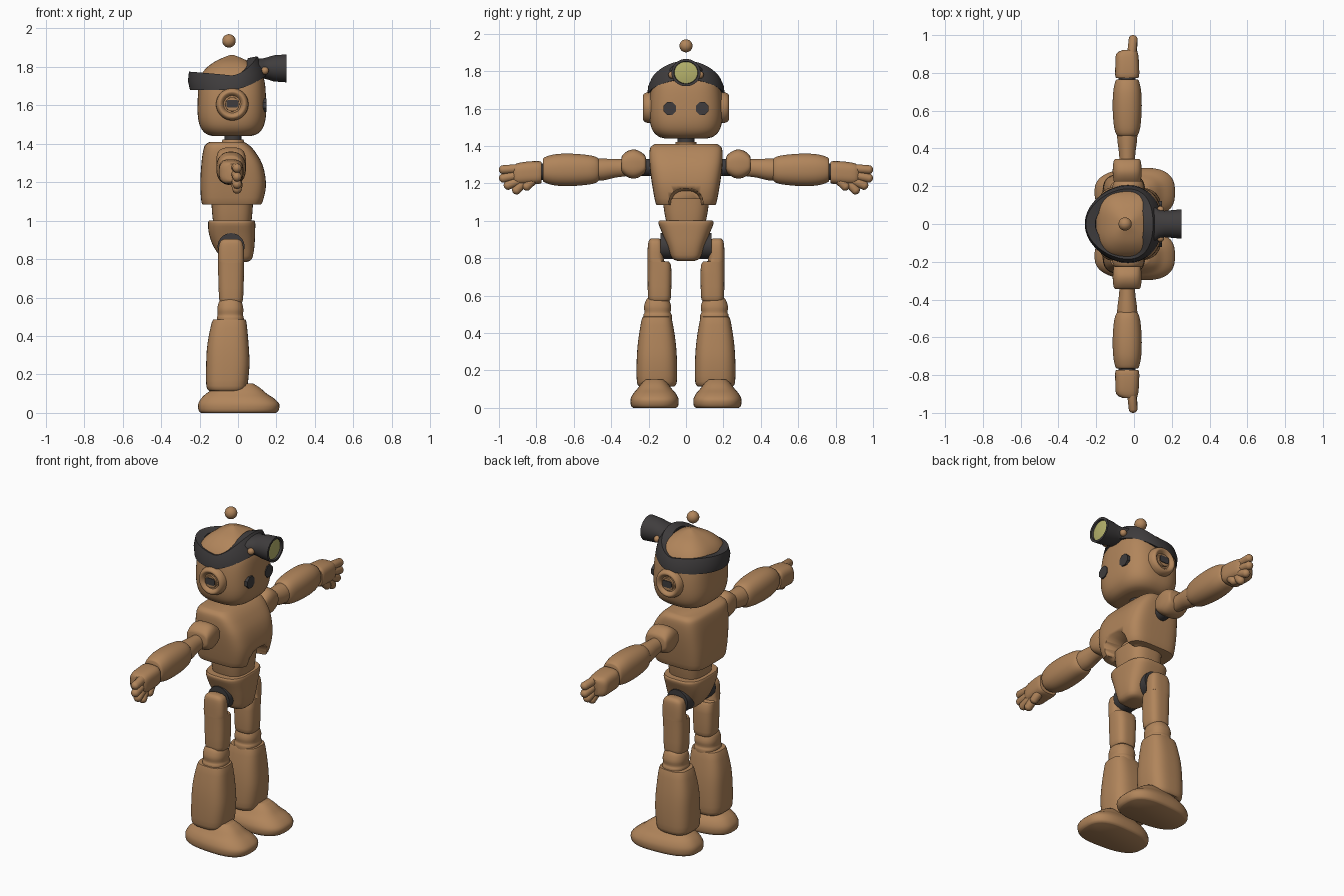
import bpy, bmesh, math
from mathutils import Vector

if "Cube" in bpy.data.objects:
    bpy.data.objects.remove(bpy.data.objects["Cube"])


def material(name, rgb):
    m = bpy.data.materials.new(name)
    m.diffuse_color = (*rgb, 1)
    m.use_nodes = True
    m.node_tree.nodes["Principled BSDF"].inputs["Base Color"].default_value = m.diffuse_color
    return m


BROWN = material("brown", (0.44, 0.235, 0.105))
DARK = material("charcoal", (0.05, 0.046, 0.047))
LENS = material("pale yellow", (0.47, 0.45, 0.15))
CX = -0.036  # x of the body's axis


def finish(bm, name, mat, angle=0.7):
    """Turn a bmesh into an object, smooth with sharp creases."""
    bmesh.ops.recalc_face_normals(bm, faces=bm.faces)
    for f in bm.faces:
        f.smooth = True
    for e in bm.edges:
        e.smooth = len(e.link_faces) == 2 and e.calc_face_angle(0) < angle
    me = bpy.data.meshes.new(name)
    bm.to_mesh(me)
    bm.free()
    me.materials.append(mat)
    ob = bpy.data.objects.new(name, me)
    bpy.context.collection.objects.link(ob)
    return ob


def catmull(a, b, c, d, t):
    return [0.5 * (2 * q + (r - p) * t + (2 * p - 5 * q + 4 * r - s) * t * t
            + (3 * q - p - 3 * r + s) * t ** 3) for p, q, r, s in zip(a, b, c, d)]


def loft(name, axis, sections, n=2, mat=BROWN, seg=40, sub=3):
    """Superellipse sections (t, cu, cv, ru, rv) along an axis, capped at both ends."""
    rows, last = [], len(sections) - 1
    for i in range(last):
        quad = [sections[max(0, min(last, i + k))] for k in (-1, 0, 1, 2)]
        rows += [catmull(*quad, j / sub) for j in range(sub)]
    rows.append(sections[-1])
    bm = bmesh.new()
    rings = []
    for t, cu, cv, ru, rv in rows:
        ring = []
        for k in range(seg):
            a = 2 * math.pi * (k + 0.5) / seg
            c, s = math.cos(a), math.sin(a)
            u = cu + ru * math.copysign(abs(c) ** (2 / n), c)
            v = cv + rv * math.copysign(abs(s) ** (2 / n), s)
            ring.append(bm.verts.new({"x": (t, u, v), "y": (u, t, v), "z": (u, v, t)}[axis]))
        rings.append(ring)
    for r0, r1 in zip(rings, rings[1:]):
        for k in range(seg):
            bm.faces.new((r0[k], r0[(k + 1) % seg], r1[(k + 1) % seg], r1[k]))
    bm.faces.new(rings[0])
    bm.faces.new(rings[-1])
    return finish(bm, name, mat)


def ball(name, loc, r, mat=BROWN):
    bm = bmesh.new()
    bmesh.ops.create_uvsphere(bm, u_segments=20, v_segments=12, radius=r)
    bmesh.ops.translate(bm, verts=bm.verts, vec=loc)
    return finish(bm, name, mat)


def finger(name, a, b, r):
    """Capsule from a to b."""
    a, b = Vector(a), Vector(b)
    bm = bmesh.new()
    bmesh.ops.create_uvsphere(bm, u_segments=14, v_segments=10, radius=r)
    h = (b - a).length / 2
    for v in bm.verts:
        v.co.z += h if v.co.z > 1e-5 else -h
    ob = finish(bm, name, BROWN)
    ob.location = (a + b) / 2
    ob.rotation_euler = (b - a).to_track_quat("Z", "Y").to_euler()
    return ob


# Head, antenna ball, neck
loft("head", "z", [(z, -.032, 0, rx, ry) for z, rx, ry in (
    (1.44, .10, .115), (1.452, .135, .15), (1.485, .163, .18), (1.54, .177, .194),
    (1.62, .178, .196), (1.70, .174, .188), (1.75, .163, .174), (1.79, .137, .145),
    (1.825, .092, .1), (1.848, .045, .045), (1.862, .008, .008))], n=2.9, seg=56)
ball("antenna_ball", (-.047, 0, 1.935), .035)
loft("neck", "z", [(1.39, CX + .01, 0, .045, .045), (1.46, CX + .01, 0, .045, .045)], mat=DARK, sub=1)
loft("neck_collar", "z", [(1.40, CX + .01, 0, .06, .06), (1.422, CX + .01, 0, .055, .055)], sub=1)

# Headband: a strap that rises toward the front
bm = bmesh.new()
N, rings = 64, []
for k in range(N):
    a = 2 * math.pi * k / N
    c, s = math.cos(a), math.sin(a)
    front = max(0, c) ** 1.5
    zb, zt = 1.68 + .075 * front, 1.755 + .02 * max(0, -c) + .1 * front
    ob, ot = .2 - .018 * c, .178 - .045 * c
    rings.append([bm.verts.new((-.032 + rx * c, ry * s, z)) for rx, ry, z in (
        (ob, .206, zb), ((ob + ot) / 2 + .008, .203, (zb + zt) / 2), (ot, .186, zt),
        (ot - .05, .14, zt - .01), (ob - .05, .16, zb))])
for k in range(N):
    r0, r1 = rings[k], rings[(k + 1) % N]
    for j in range(5):
        bm.faces.new((r0[j], r0[(j + 1) % 5], r1[(j + 1) % 5], r1[j]))
finish(bm, "headband", DARK)

# Head lamp with recessed lens
loft("lamp", "x", [(x, 0, 1.792, ry, rz) for x, ry, rz in (
    (.05, .10, .045), (.10, .10, .05), (.13, .075, .052), (.16, .07, .06), (.185, .072, .068),
    (.252, .078, .073), (.252, .064, .06), (.225, .06, .056))], mat=DARK, sub=1)
loft("lamp_lens", "x", [(.222, 0, 1.792, .064, .06), (.24, 0, 1.792, .062, .058),
                        (.246, 0, 1.792, .03, .03)], mat=LENS, sub=1)

# Torso with an arched opening at the lower front
torso = loft("torso", "z", [(z, (x0 + x1) / 2, 0, (x1 - x0) / 2, ry) for z, x0, x1, ry in (
    (1.083, -.175, .11, .15), (1.095, -.19, .13, .163), (1.19, -.196, .146, .181),
    (1.29, -.191, .128, .194), (1.36, -.182, .088, .196), (1.395, -.17, .055, .188),
    (1.41, -.145, .03, .165))], n=4.5, seg=56)
cutter = loft("arch_cutter", "x", [(.05, 0, 1.07, .08, .09), (.2, 0, 1.07, .105, .11)], n=2.6, sub=1)
cutter.hide_render = True
mod = torso.modifiers.new("arch", "BOOLEAN")
mod.operation, mod.object, mod.solver = "DIFFERENCE", cutter, "EXACT"
bpy.context.view_layer.objects.active = torso
bpy.ops.object.modifier_apply(modifier="arch")
bpy.data.objects.remove(cutter)

# Waist and pelvis
loft("waist", "z", [(.98, -.03, 0, .098, .103), (1.04, -.03, 0, .105, .115),
                    (1.12, -.03, 0, .11, .126)], n=3)
loft("pelvis", "z", [(.785, .0, 0, .045, .045), (.80, -.003, 0, .075, .075), (.86, -.02, 0, .105, .098),
                     (.93, -.031, 0, .12, .126), (.985, -.033, 0, .123, .148),
                     (1.0, -.033, 0, .119, .143)], n=3.2)

# Everything mirrored left and right
for s, side in ((-1, "right_"), (1, "left_")):
    def along_y(name, secs, **kw):
        return loft(side + name, "y", [(y * s, cx, cz, rx, rz) for y, cx, cz, rx, rz in secs], **kw)

    def along_z(name, secs, **kw):
        return loft(side + name, "z", [(z, cx, cy * s, rx, ry) for z, cx, cy, rx, ry in secs], **kw)

    # Eye, ear and lamp bolt
    loft(side + "eye", "x", [(.12, .087 * s, 1.6, .037, .037), (.149, .087 * s, 1.6, .037, .037)],
         mat=DARK, seg=8, sub=1)
    along_y("ear", [(.17, -.03, 1.605, .085, .085), (.205, -.03, 1.605, .083, .083),
                    (.225, -.03, 1.605, .073, .073), (.228, -.03, 1.605, .06, .06),
                    (.21, -.03, 1.605, .045, .045)], sub=2)
    along_y("ear_knob", [(.19, -.03, 1.605, .038, .038), (.222, -.03, 1.605, .036, .036)], sub=1)
    along_y("ear_centre", [(.2, -.03, 1.608, .03, .02), (.226, -.03, 1.608, .03, .02)], n=5, mat=DARK, sub=1)
    ball(side + "lamp_bolt", (.14, .075 * s, 1.78), .02)

    # Arm
    along_y("shoulder_axle", [(.15, CX, 1.285, .045, .045), (.25, CX, 1.285, .045, .045)], mat=DARK, sub=1)
    along_y("shoulder", [(y, CX, 1.303, rx, rz) for y, rx, rz in (
        (.215, .062, .035), (.222, .07, .05), (.25, .075, .07), (.28, .077, .078),
        (.312, .075, .07), (.338, .07, .05), (.345, .062, .035))], n=3)
    along_y("upper_arm", [(.32, CX, 1.283, .04, .045), (.38, CX, 1.28, .044, .05),
                          (.44, CX, 1.274, .052, .058), (.5, CX, 1.272, .055, .06)])
    along_y("forearm", [(y, CX, 1.272, rx, rz) for y, rx, rz in (
        (.462, .045, .05), (.475, .058, .066), (.51, .069, .077), (.58, .076, .085), (.65, .077, .087),
        (.71, .073, .082), (.755, .063, .068), (.765, .055, .058))], n=2.3)
    along_y("wrist", [(.75, CX, 1.262, .045, .045), (.8, CX, 1.262, .045, .045)], mat=DARK, sub=1)
    along_y("palm", [(.772, CX, 1.258, .05, .048), (.78, CX, 1.258, .063, .06), (.84, CX, 1.255, .063, .062),
                     (.9, CX, 1.25, .058, .058), (.922, CX + .012, 1.25, .035, .045)], n=3)
    tips = ((.975, 1.273, 1.28), (.975, 1.228, 1.25), (.95, 1.19, 1.225), (.905, 1.165, 1.205))
    for i, (y, z, z0) in enumerate(tips):
        finger(f"{side}finger_{i + 1}", (-.015, .87 * s, z0), (-.005, y * s, z), .025)
    finger(side + "thumb", (-.01, .81 * s, 1.225), (.0, .85 * s, 1.185), .025)

    # Leg
    along_y("hip_axle", [(.05, CX, .865, .07, .07), (.135, CX, .865, .07, .07)], mat=DARK, sub=1)
    along_z("thigh", [(z, CX, cy, rx, ry) for z, cy, rx, ry in (
        (.905, .165, .035, .022), (.89, .164, .057, .036), (.85, .163, .066, .042), (.785, .161, .067, .045),
        (.765, .143, .068, .063), (.60, .142, .063, .062), (.572, .142, .055, .055))], n=3)
    along_z("knee", [(z, CX - .004, .152, rx, ry) for z, rx, ry in (
        (.59, .045, .05), (.575, .06, .062), (.54, .068, .073), (.51, .066, .07),
        (.495, .07, .076), (.47, .07, .076))], n=2.4)
    along_z("shin", [(z, cx, .156, rx, ry) for z, cx, rx, ry in (
        (.487, -.044, .078, .07), (.472, -.046, .09, .081), (.36, -.052, .107, .1), (.25, -.053, .113, .108),
        (.14, -.058, .107, .107), (.115, -.058, .093, .095))], n=3)
    foot = along_z("foot", [(z, cx, .168, rx, ry) for z, cx, rx, ry in (
        (0, .003, .195, .122), (.012, .003, .208, .134), (.045, .004, .212, .136), (.075, -.002, .19, .122),
        (.1, -.008, .158, .1), (.13, .0, .115, .075), (.152, .02, .06, .05))], n=2.7)
    # Narrow the heel and widen the toe
    for v in foot.data.vertices:
        v.co.y = .168 * s + (v.co.y - .168 * s) * (.93 + .45 * v.co.x)
